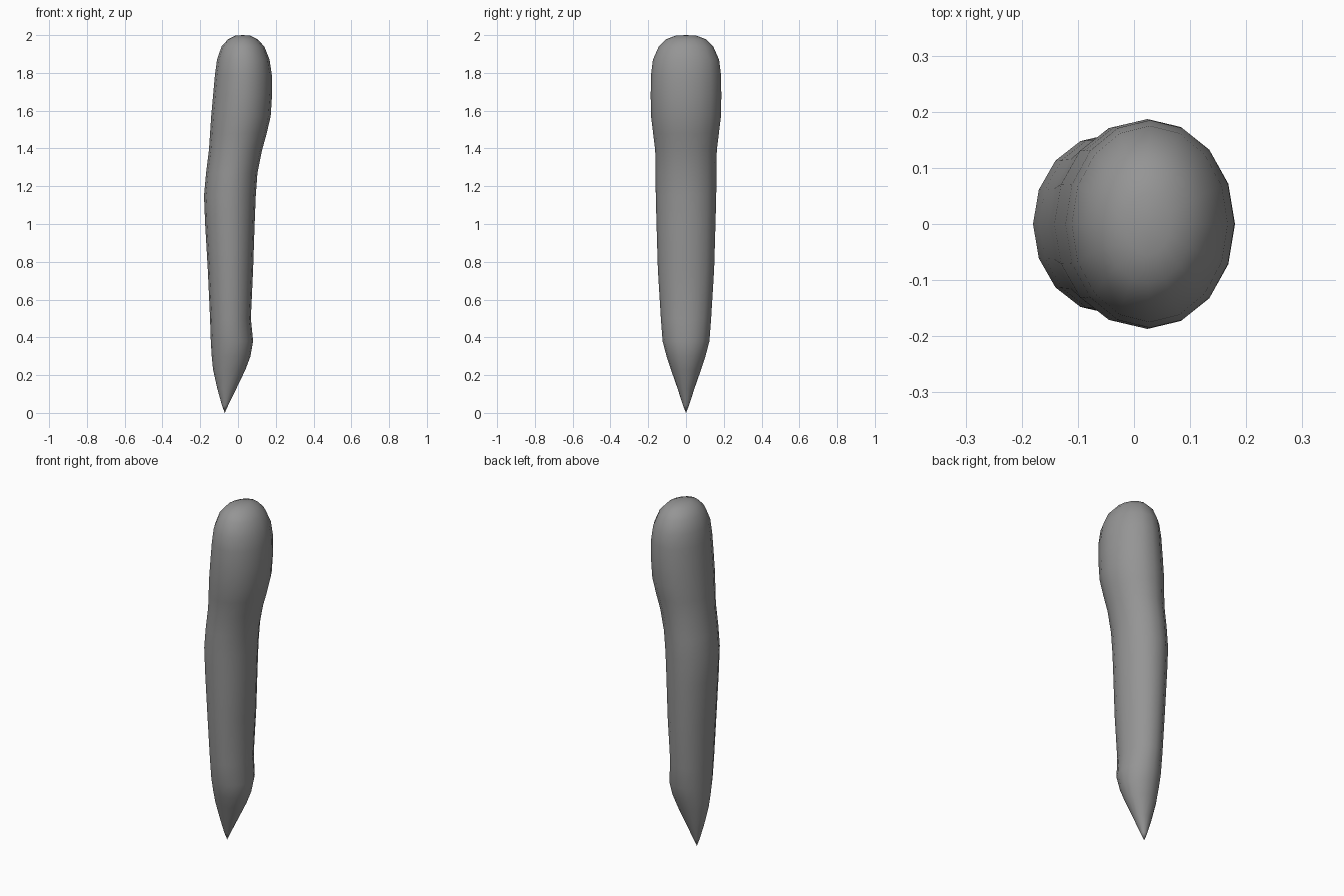
import bpy, bmesh
from math import cos, sin, tau

cube = bpy.data.objects.get("Cube")
if cube:
    bpy.data.objects.remove(cube, do_unlink=True)

SIDES = 16
TIP = (-0.07, 0, 0)

# Cross-sections from tip to top: height, left edge x, right edge x, half depth
SECTIONS = [
    (0.04, -0.085, -0.052, 0.016), (0.13, -0.11, -0.008, 0.045),
    (0.23, -0.132, 0.04, 0.08), (0.3, -0.139, 0.066, 0.103),
    (0.38, -0.144, 0.08, 0.124), (0.5, -0.148, 0.068, 0.133),
    (0.76, -0.16, 0.08, 0.149), (1.0, -0.174, 0.088, 0.156),
    (1.15, -0.18, 0.094, 0.16), (1.27, -0.169, 0.103, 0.161),
    (1.39, -0.154, 0.127, 0.163), (1.48, -0.148, 0.152, 0.174),
    (1.57, -0.142, 0.173, 0.185), (1.68, -0.132, 0.18, 0.187),
    (1.79, -0.122, 0.179, 0.185), (1.87, -0.111, 0.167, 0.175),
    (1.94, -0.087, 0.139, 0.144), (1.978, -0.053, 0.104, 0.106),
    (1.997, -0.015, 0.065, 0.055),
]

# Plain grey skin
grey = bpy.data.materials.new("grey")
grey.use_nodes = True
colour = (0.3, 0.3, 0.3, 1)
grey.diffuse_color = colour
grey.node_tree.nodes["Principled BSDF"].inputs["Base Color"].default_value = colour

# Loft the tapered, bent body through its sections
bm = bmesh.new()
rings = []
for z, left, right, depth in SECTIONS:
    mid, width = (left + right) / 2, (right - left) / 2
    rings.append([bm.verts.new((mid + width * cos(tau * i / SIDES),
                                depth * sin(tau * i / SIDES), z))
                  for i in range(SIDES)])
for low, high in zip(rings, rings[1:]):
    for i in range(SIDES):
        j = (i + 1) % SIDES
        bm.faces.new((low[i], low[j], high[j], high[i]))

# Pointed tip and rounded crown
tip = bm.verts.new(TIP)
crown = bm.verts.new((0.025, 0, 2))
for i in range(SIDES):
    j = (i + 1) % SIDES
    bm.faces.new((tip, rings[0][j], rings[0][i]))
    bm.faces.new((crown, rings[-1][i], rings[-1][j]))
bmesh.ops.recalc_face_normals(bm, faces=bm.faces)
for face in bm.faces:
    face.smooth = True

mesh = bpy.data.meshes.new("tapered_body")
bm.to_mesh(mesh)
bm.free()
mesh.materials.append(grey)
body = bpy.data.objects.new("tapered_body", mesh)
bpy.context.collection.objects.link(body)
